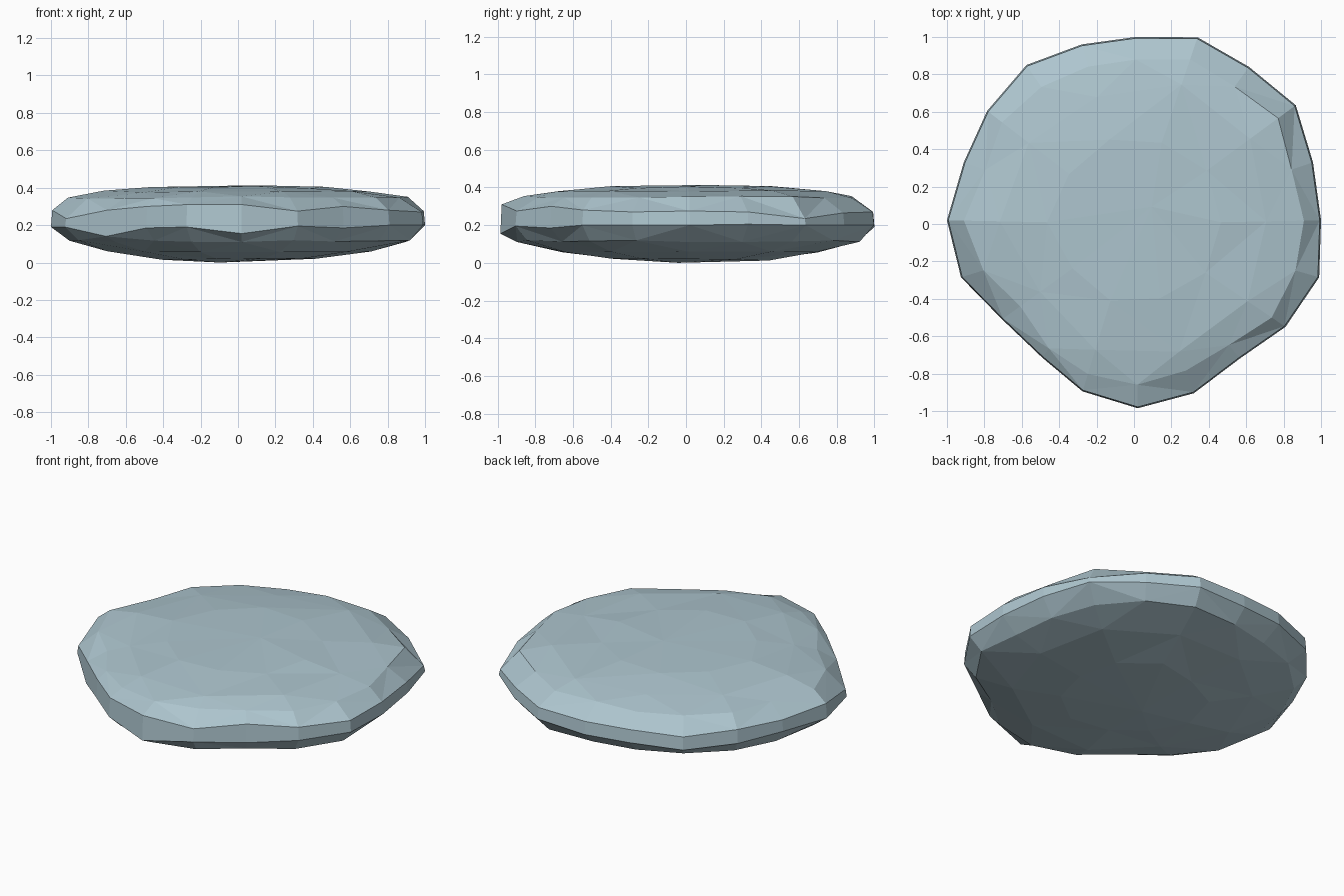
import bpy, bmesh, random
from mathutils import Vector

if "Cube" in bpy.data.objects:
    bpy.data.objects.remove(bpy.data.objects["Cube"])

random.seed(4)

# Rim of the stone: x, y, lower edge height, upper edge height
RIM = [(1.0, .02, .20, .275), (.957, .33, .205, .27), (.865, .635, .20, .235),
       (.615, .84, .20, .265), (.34, .998, .20, .27), (.01, 1.0, .19, .27),
       (-.28, .96, .20, .28), (-.575, .85, .19, .27), (-.785, .605, .195, .28),
       (-.91, .33, .20, .27), (-1.0, .02, .19, .28), (-.925, -.285, .19, .235),
       (-.705, -.51, .14, .28), (-.49, -.715, .185, .30), (-.275, -.895, .19, .31),
       (.02, -.985, .155, .31), (.32, -.905, .195, .275), (.565, -.72, .185, .30),
       (.81, -.55, .20, .28), (.99, -.285, .20, .27)]
N = len(RIM)

# Inner rings: share of rim radius, height
LOWER = [(.91, .115), (.71, .06), (.42, .017)]
UPPER = [(.885, .348), (.73, .380), (.45, .402)]

bm = bmesh.new()


def inner_ring(scale, z, step, start=0):
    """Shrunken copy of the rim with chipped, uneven points."""
    ring = []
    for i in range(start, N, step):
        x, y = RIM[i][:2]
        k = scale + random.uniform(-.025, .025)
        ring.append(bm.verts.new((x * k, y * k, z + random.uniform(-.006, .006))))
    return ring


def bridge(a, b):
    """Triangles between two rings, the second may have half the points."""
    n, m = len(a), len(b)
    for i in range(n):
        j = i * m // n
        p, q = a[i], a[(i + 1) % n]
        if n == m:
            if i % 2:
                bm.faces.new((p, q, b[i]))
                bm.faces.new((q, b[(i + 1) % m], b[i]))
            else:
                bm.faces.new((p, q, b[(i + 1) % m]))
                bm.faces.new((p, b[(i + 1) % m], b[i]))
        elif i % 2 == 0:
            bm.faces.new((p, q, b[j]))
        else:
            bm.faces.new((p, q, b[(j + 1) % m]))
            bm.faces.new((p, b[(j + 1) % m], b[j]))


# Upright edge band
low = [bm.verts.new((x, y, a)) for x, y, a, b in RIM]
high = [bm.verts.new((x * .993, y * .993, b)) for x, y, a, b in RIM]
for i in range(N):
    j = (i + 1) % N
    bm.faces.new((low[i], low[j], high[j], high[i]))

# Domed underside and top
for rim, profile, z_mid in ((low, LOWER, 0.0), (high, UPPER, .413)):
    ring = rim
    for k, (s, z) in enumerate(profile):
        nxt = inner_ring(s, z, 1 if k == 0 else 2)
        if k == 2:
            bridge(ring, nxt)
        else:
            bridge(ring, nxt)
        ring = nxt
    mid = bm.verts.new((random.uniform(-.1, .1), random.uniform(-.1, .1), z_mid))
    for i in range(len(ring)):
        bm.faces.new((ring[i], ring[(i + 1) % len(ring)], mid))

# Steep front left flank and a chip on the right of the top
for v in bm.verts:
    if v.co.z > .32:
        if v.co.x < 0 and v.co.y < -.6 and v.co.z < .36:
            v.co.xy *= 1.04
        if (v.co.xy - Vector((.71, .25))).length < .12:
            v.co.z -= .02

bmesh.ops.recalc_face_normals(bm, faces=bm.faces[:])

mesh = bpy.data.meshes.new("flat_stone")
bm.to_mesh(mesh)
bm.free()
stone = bpy.data.objects.new("flat_stone", mesh)
bpy.context.collection.objects.link(stone)

mat = bpy.data.materials.new("pale blue grey stone")
mat.diffuse_color = (.42, .56, .62, 1)
mat.use_nodes = True
mat.node_tree.nodes["Principled BSDF"].inputs["Base Color"].default_value = mat.diffuse_color
mesh.materials.append(mat)
